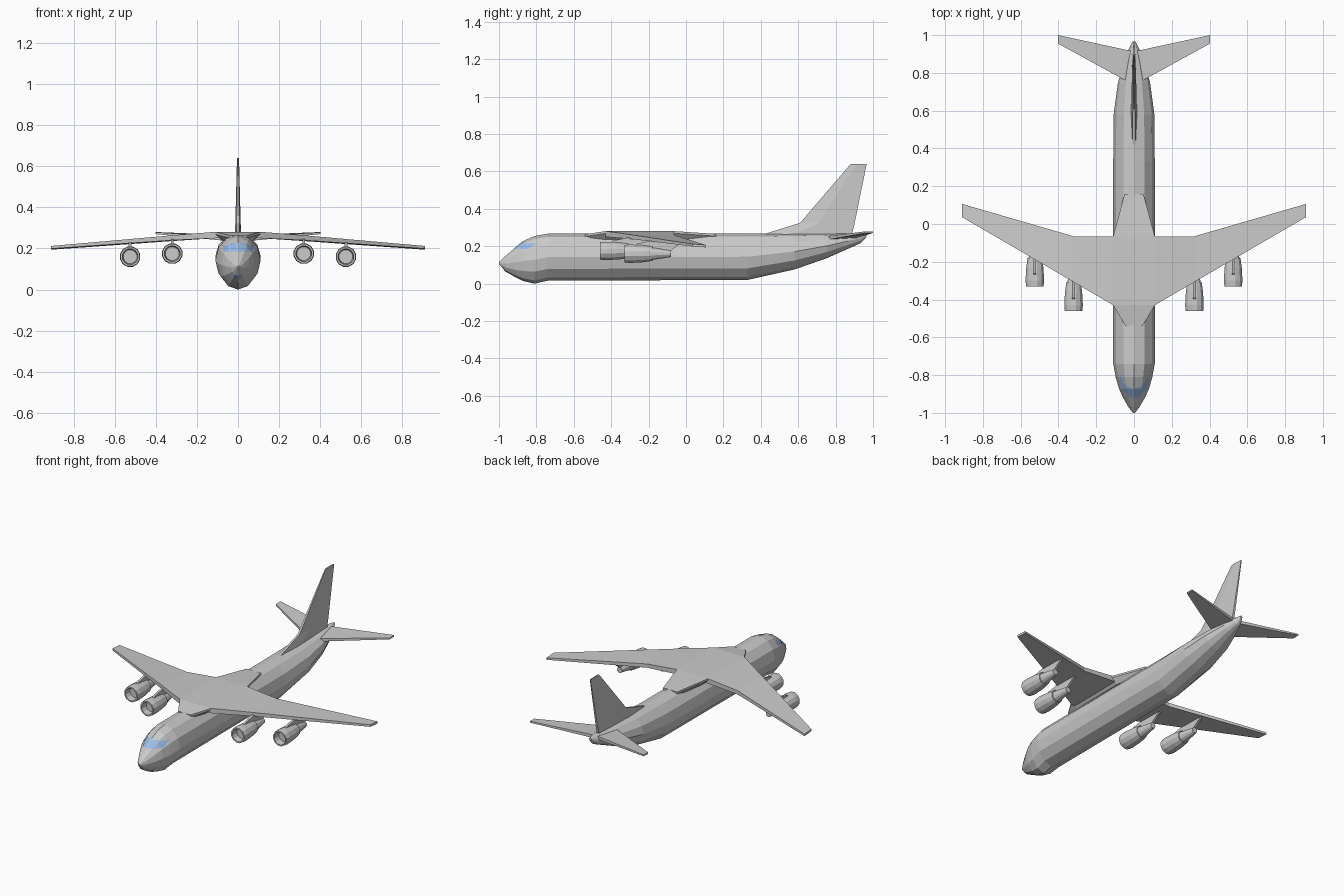
import bpy, bmesh, math
from mathutils import Vector
from mathutils.bvhtree import BVHTree

if "Cube" in bpy.data.objects:
    bpy.data.objects.remove(bpy.data.objects["Cube"])


def loft(name, rings):
    """Skin a list of equal-sized point rings and cap both ends."""
    bm = bmesh.new()
    vs = [[bm.verts.new(p) for p in r] for r in rings]
    n = len(rings[0])
    for a, b in zip(vs, vs[1:]):
        for i in range(n):
            j = (i + 1) % n
            bm.faces.new((a[i], a[j], b[j], b[i]))
    bm.faces.new(vs[0])
    bm.faces.new(vs[-1])
    bmesh.ops.remove_doubles(bm, verts=bm.verts, dist=1e-5)
    bmesh.ops.recalc_face_normals(bm, faces=bm.faces)
    me = bpy.data.meshes.new(name)
    bm.to_mesh(me)
    bm.free()
    ob = bpy.data.objects.new(name, me)
    bpy.context.collection.objects.link(ob)
    return ob


def ring(x, y, z, rx, rz, n, phase=0.0):
    """Elliptical ring in the xz plane."""
    return [(x + rx * math.cos(2 * math.pi * i / n + phase), y,
             z + rz * math.sin(2 * math.pi * i / n + phase)) for i in range(n)]


def slab(x, y0, y1, lo, hi, drop=0.0):
    """Chord section of a wing at x, trailing edge lowered by drop."""
    return [(x, y0, lo), (x, y1, lo - drop), (x, y1, hi - drop), (x, y0, hi)]


# Fuselage: y, half width, bottom, top
stations = [(-1.0, 0.006, 0.104, 0.116), (-0.965, 0.032, 0.066, 0.148),
            (-0.915, 0.06, 0.036, 0.19), (-0.87, 0.08, 0.014, 0.228),
            (-0.81, 0.097, 0.0, 0.255), (-0.74, 0.11, 0.016, 0.267),
            (0.33, 0.11, 0.02, 0.268), (0.58, 0.108, 0.076, 0.268),
            (0.75, 0.085, 0.135, 0.268), (0.87, 0.05, 0.188, 0.27),
            (0.935, 0.024, 0.217, 0.27), (0.965, 0.008, 0.25, 0.268)]
fuselage = loft("fuselage", [ring(0, y, (b + t) / 2, w, (t - b) / 2, 12)
                             for y, w, b, t in stations])

# Cockpit glazing: small patches projected onto the nose
glass = bpy.data.materials.new("glass_blue")
glass.diffuse_color = (0.3, 0.5, 0.85, 1)
glass.use_nodes = True
glass.node_tree.nodes["Principled BSDF"].inputs["Base Color"].default_value = glass.diffuse_color
tree = BVHTree.FromPolygons([v.co for v in fuselage.data.vertices],
                            [p.vertices for p in fuselage.data.polygons])


def window(name, x0, x1, z0, z1, n=6):
    bm = bmesh.new()
    grid = []
    for i in range(n + 1):
        row = []
        for j in range(n + 1):
            o = Vector((x0 + (x1 - x0) * i / n, -2, z0 + (z1 - z0) * j / n))
            hit, nor, _, _ = tree.ray_cast(o, Vector((0, 1, 0)))
            row.append(bm.verts.new(hit + nor * 0.002) if hit else None)
        grid.append(row)
    for i in range(n):
        for j in range(n):
            q = [grid[i][j], grid[i + 1][j], grid[i + 1][j + 1], grid[i][j + 1]]
            if all(q):
                f = bm.faces.new(q)
                f.normal_update()
                if f.normal.y > 0:
                    f.normal_flip()
    me = bpy.data.meshes.new(name)
    bm.to_mesh(me)
    bm.free()
    me.materials.append(glass)
    bpy.context.collection.objects.link(bpy.data.objects.new(name, me))


for s, side in ((1, "right"), (-1, "left")):
    window(f"windshield_{side}", s * 0.003, s * 0.038, 0.184, 0.222)
    window(f"side_window_{side}", s * 0.042, s * 0.072, 0.184, 0.214)
    window(f"chin_window_{side}", s * 0.002, s * 0.018, 0.058, 0.074)

# Wing fairing on top of the body: y, half width at top, half width below, top z
fairing = [(-0.54, 0.045, 0.04, 0.264), (-0.43, 0.11, 0.07, 0.281),
           (-0.065, 0.11, 0.075, 0.281), (0.16, 0.05, 0.045, 0.266)]
loft("wing_fairing", [[(-b, y, 0.236), (b, y, 0.236), (t, y, z - 0.012),
                       (t, y, z), (-t, y, z), (-t, y, z - 0.012)]
                      for y, t, b, z in fairing])

# Fin with dorsal fillet: z, leading y, trailing y, half thickness
fin = [(0.255, 0.385, 0.885, 0.016), (0.325, 0.61, 0.902, 0.013),
       (0.64, 0.88, 0.966, 0.005)]
loft("tail_fin", [[(-t * 0.5, a, z), (t * 0.5, a, z), (t, a + (b - a) * 0.35, z),
                   (t * 0.5, b, z), (-t * 0.5, b, z), (-t, a + (b - a) * 0.35, z)]
                  for z, a, b, t in fin])

# Engines: offset along y, radius
nacelle = [(0.04, 0.034), (0.0, 0.039), (0.0, 0.048), (0.03, 0.051),
           (0.1, 0.047), (0.15, 0.04), (0.15, 0.034), (0.25, 0.018)]

for s, side in ((1, "right"), (-1, "left")):
    # Main wing
    loft(f"wing_{side}", [slab(s * 0.02, -0.43, -0.065, 0.25, 0.281),
                          slab(s * 0.11, -0.43, -0.065, 0.25, 0.281),
                          slab(s * 0.32, -0.307, -0.065, 0.24, 0.264, 0.004),
                          slab(s * 0.91, 0.036, 0.106, 0.199, 0.212, 0.005)])
    # Tailplane
    loft(f"tailplane_{side}", [slab(s * 0.0, 0.735, 0.912, 0.232, 0.252, -0.012),
                               slab(s * 0.05, 0.762, 0.924, 0.236, 0.255, -0.011),
                               slab(s * 0.402, 0.955, 1.0, 0.27, 0.279, -0.001)])
    # Engines and pylons
    for label, x, y, z, wz in (("inner", 0.32, -0.46, 0.175, 0.25),
                               ("outer", 0.525, -0.33, 0.16, 0.235)):
        loft(f"{label}_engine_{side}", [ring(s * x, y + d, z, r, r, 12, math.pi / 12)
                                        for d, r in nacelle])
        w = 0.007
        loft(f"{label}_pylon_{side}",
             [[(s * x + k * w, y + a, h) for a, h in
               ((0.05, z + 0.035), (0.07, z + 0.055), (0.17, wz), (0.32, wz - 0.005),
                (0.24, z + 0.01))] for k in (-1, 1)])
